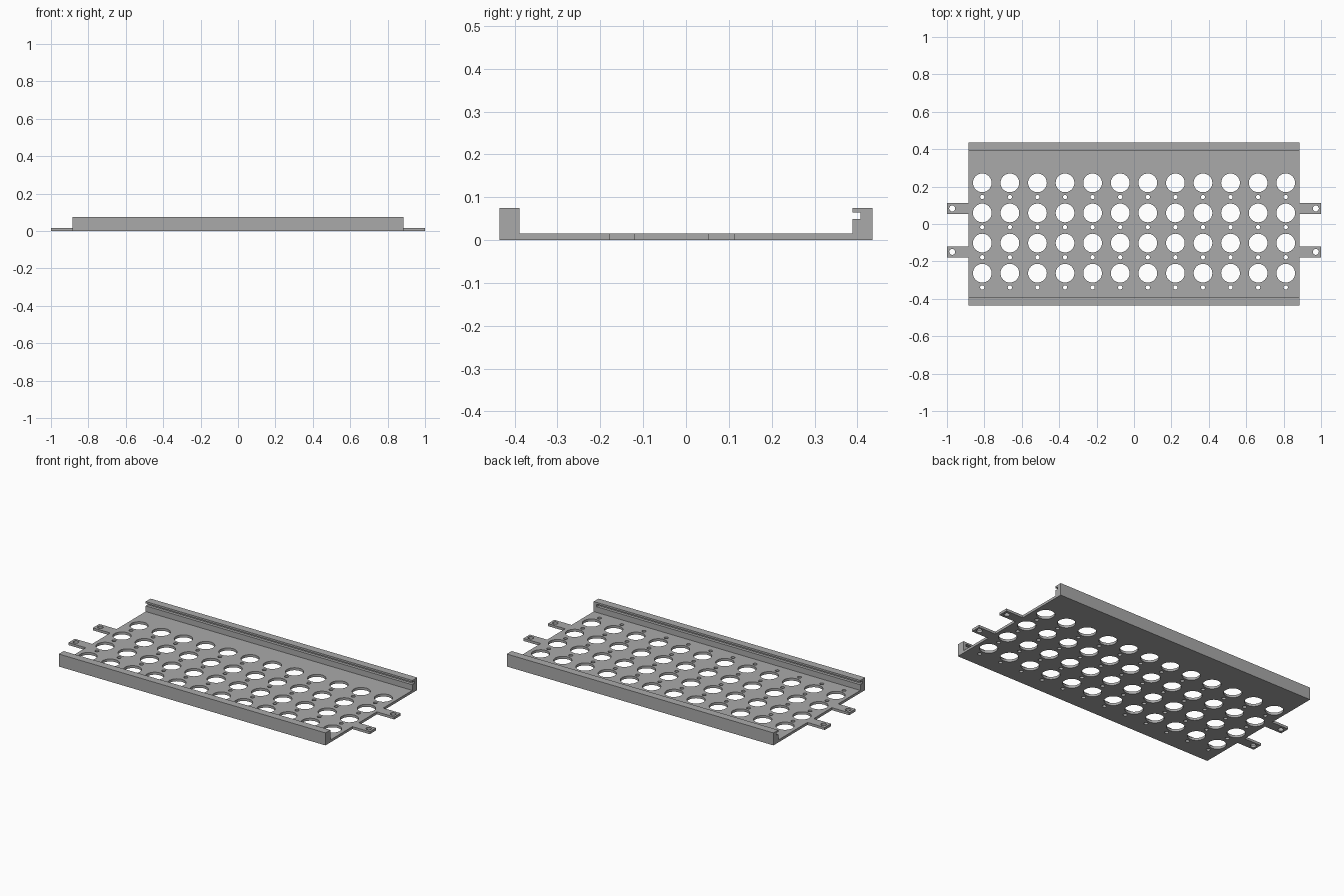
import bpy
import bmesh
from mathutils import Matrix, Vector

cube = bpy.data.objects.get("Cube")
if cube:
    bpy.data.objects.remove(cube, do_unlink=True)

HALF_X, HALF_Y = 0.885, 0.435
RAIL_Y = 0.389          # inner face of the side rails
THICK, HEIGHT = 0.015, 0.075
COLUMNS, PITCH_X = 12, 0.1475
ROWS, PITCH_Y, FIRST_Y = 4, 0.161, -0.263

grey = bpy.data.materials.new("plain grey")
grey.use_nodes = True
grey.diffuse_color = (0.4, 0.4, 0.4, 1)
grey.node_tree.nodes["Principled BSDF"].inputs["Base Color"].default_value = (0.4, 0.4, 0.4, 1)


def add_box(bm, low, high):
    low, high = Vector(low), Vector(high)
    size = high - low
    matrix = Matrix.Translation((low + high) / 2) @ Matrix.Diagonal((*size, 1))
    bmesh.ops.create_cube(bm, size=1, matrix=matrix)


def add_pin(bm, x, y, radius, sides):
    bmesh.ops.create_cone(bm, cap_ends=True, segments=sides, radius1=radius, radius2=radius,
                          depth=0.1, matrix=Matrix.Translation((x, y, 0)))


def finish(bm, name):
    mesh = bpy.data.meshes.new(name)
    bm.to_mesh(mesh)
    bm.free()
    mesh.materials.append(grey)
    obj = bpy.data.objects.new(name, mesh)
    bpy.context.collection.objects.link(obj)
    return obj


def box(name, low, high):
    bm = bmesh.new()
    add_box(bm, low, high)
    return finish(bm, name)


def cut(obj, cutter_bm):
    cutter = finish(cutter_bm, obj.name + "_cutter")
    cutter.hide_render = True
    mod = obj.modifiers.new("cut", 'BOOLEAN')
    mod.operation, mod.solver, mod.object = 'DIFFERENCE', 'EXACT', cutter
    bpy.ops.object.select_all(action='DESELECT')
    bpy.context.view_layer.objects.active = obj
    obj.select_set(True)
    bpy.ops.object.modifier_apply(modifier=mod.name)
    bpy.data.objects.remove(cutter, do_unlink=True)
    bpy.ops.object.shade_smooth_by_angle()


# Perforated base plate: a grid of large holes, each with a small hole in front
plate = box("base_plate", (-HALF_X, -RAIL_Y, 0), (HALF_X, RAIL_Y, THICK))
pins = bmesh.new()
for column in range(COLUMNS):
    x = (column - (COLUMNS - 1) / 2) * PITCH_X
    for row in range(ROWS):
        y = FIRST_Y + row * PITCH_Y
        add_pin(pins, x, y, 0.05, 40)
        add_pin(pins, x, y - 0.076, 0.0115, 16)
cut(plate, pins)

# Side rails with a groove along the inner face; the front groove is closed at one end
for name, side, groove_end in (("front_rail", -1, HALF_X - 0.02), ("back_rail", 1, 1)):
    ya, yb = sorted((side * RAIL_Y, side * HALF_Y))
    rail = box(name, (-HALF_X, ya, 0), (HALF_X, yb, HEIGHT))
    groove = bmesh.new()
    ya, yb = sorted((side * (RAIL_Y - 0.02), side * 0.407))
    add_box(groove, (-1, ya, 0.049), (groove_end, yb, 0.064))
    cut(rail, groove)

# Mounting tabs with a screw hole, two at each end
for end, end_name in ((1, "left"), (-1, "right")):
    for y, place in ((-0.149, "front"), (0.083, "back")):
        xa, xb = sorted((end * HALF_X, end * 1.0))
        tab = box(f"{place}_{end_name}_tab", (xa, y - 0.03, 0), (xb, y + 0.03, THICK))
        screw = bmesh.new()
        add_pin(screw, end * 0.972, y, 0.016, 24)
        cut(tab, screw)
